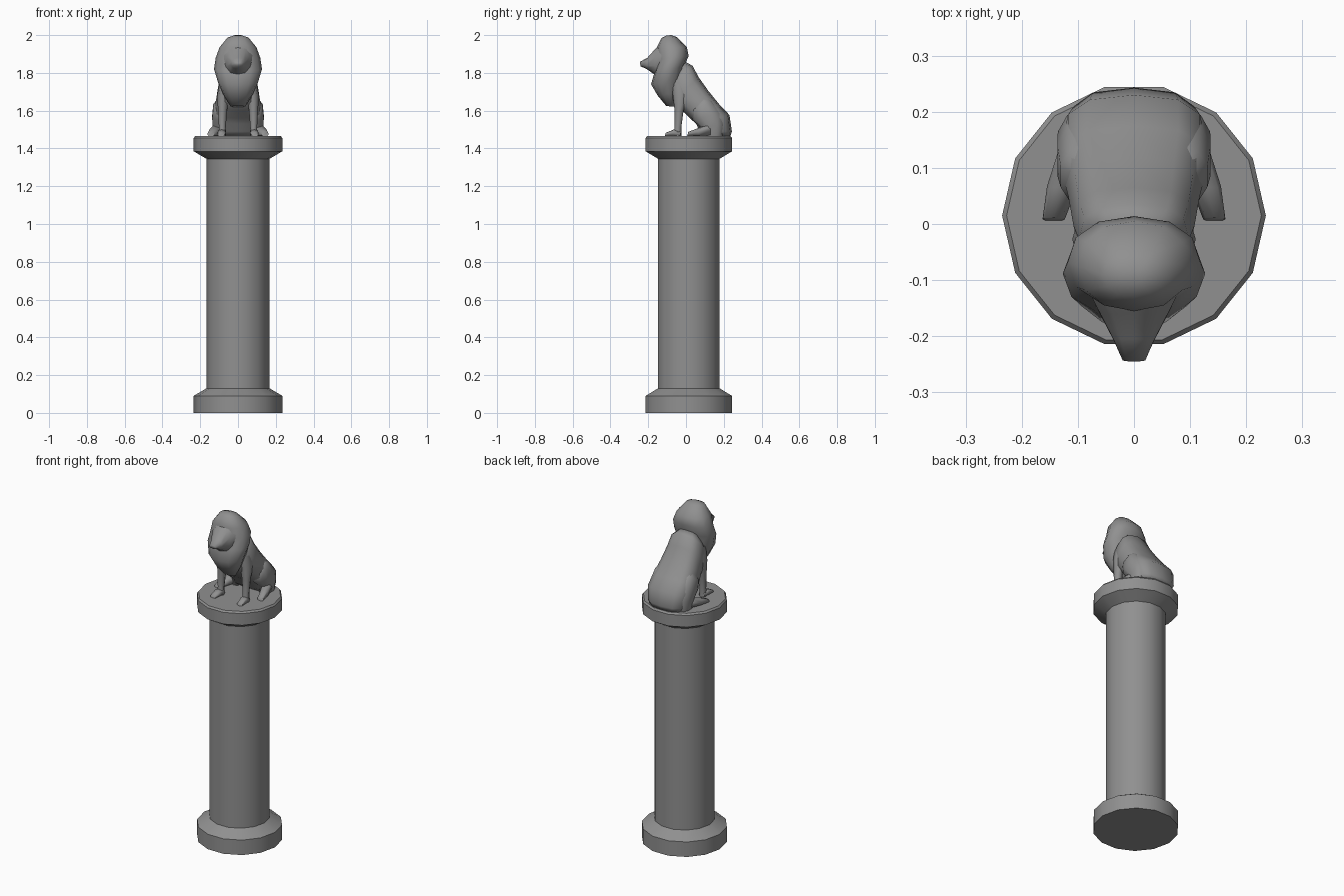
import bpy, bmesh
from math import sin, cos, pi, radians, copysign

# Dark grey stone shared by all parts
stone = bpy.data.materials.new("dark_stone")
stone.diffuse_color = (.28, .28, .28, 1)


def finish(name, bm, angle, mirror=False):
    bmesh.ops.recalc_face_normals(bm, faces=bm.faces)
    me = bpy.data.meshes.new(name)
    bm.to_mesh(me)
    bm.free()
    me.materials.append(stone)
    ob = bpy.data.objects.new(name, me)
    bpy.context.collection.objects.link(ob)
    if mirror:
        ob.modifiers.new("mirror", 'MIRROR')
    bpy.ops.object.select_all(action='DESELECT')
    ob.select_set(True)
    bpy.context.view_layer.objects.active = ob
    bpy.ops.object.shade_smooth_by_angle(angle=radians(angle))
    return ob


def skin(bm, rings):
    n = len(rings[0])
    for a, b in zip(rings, rings[1:]):
        for i in range(n):
            j = (i + 1) % n
            bm.faces.new((a[i], a[j], b[j], b[i]))
    bm.faces.new(rings[0])
    bm.faces.new(rings[-1])


def loft(name, sections, sides=10, mirror=False, power=0.9):
    """Section: centre x, half width, front (y, z), back (y, z)."""
    bm = bmesh.new()
    rings = []
    for x, w, f, b in sections:
        ring = []
        for i in range(sides):
            t = 2 * pi * i / sides
            c = copysign(abs(cos(t)) ** power, cos(t))
            s = copysign(abs(sin(t)) ** power, sin(t))
            y = (f[0] + b[0]) / 2 + c * (b[0] - f[0]) / 2
            z = (f[1] + b[1]) / 2 + c * (b[1] - f[1]) / 2
            ring.append(bm.verts.new((x + s * w, y, z)))
        rings.append(ring)
    skin(bm, rings)
    return finish(name, bm, 75, mirror)


# Fourteen-sided column with flared base and capital
bm = bmesh.new()
profile = [(.235, 0), (.235, .09), (.167, .13), (.167, 1.345),
           (.235, 1.385), (.235, 1.455), (.227, 1.465)]
skin(bm, [[bm.verts.new((r * cos(2 * pi * i / 14), .015 + r * sin(2 * pi * i / 14), z))
           for i in range(14)] for r, z in profile])
finish("column", bm, 29)

# Seated body, from rump up to neck
loft("lion_body", [
    (0, .105, (.10, 1.465), (.235, 1.465)),
    (0, .120, (.07, 1.49), (.243, 1.49)),
    (0, .130, (.055, 1.53), (.230, 1.577)),
    (0, .130, (.02, 1.56), (.175, 1.635)),
    (0, .117, (-.02, 1.60), (.118, 1.705)),
    (0, .108, (-.07, 1.64), (.065, 1.78)),
    (0, .098, (-.09, 1.70), (.035, 1.838)),
    (0, .065, (-.09, 1.76), (0, 1.856))], 12, power=.72)

# Mane, crown down to chest tip
loft("lion_mane", [
    (0, .020, (-.105, 1.997), (-.08, 2.0)),
    (0, .055, (-.13, 1.985), (-.05, 1.99)),
    (0, .098, (-.155, 1.935), (.005, 1.935)),
    (0, .118, (-.15, 1.87), (.014, 1.89)),
    (0, .127, (-.165, 1.81), (-.012, 1.83)),
    (0, .106, (-.185, 1.74), (-.02, 1.76)),
    (0, .080, (-.15, 1.68), (-.03, 1.70)),
    (0, .040, (-.105, 1.625), (-.055, 1.62))], 12)

# Face and muzzle, from inside the mane to the nose
loft("lion_muzzle", [
    (0, .100, (-.09, 1.75), (-.09, 1.985)),
    (0, .062, (-.165, 1.79), (-.160, 1.930)),
    (0, .038, (-.208, 1.82), (-.205, 1.88)),
    (0, .021, (-.240, 1.835), (-.245, 1.858))], 10)

# Haunches
loft("hind_thighs", [
    (.080, .022, (.06, 1.655), (.10, 1.682)),
    (.083, .050, (.03, 1.60), (.14, 1.650)),
    (.083, .056, (.035, 1.55), (.190, 1.59)),
    (.088, .050, (.08, 1.51), (.205, 1.53)),
    (.093, .036, (.09, 1.465), (.195, 1.465))], 10, True)

# Hind feet, splayed outward
loft("hind_feet", [
    (.105, .030, (.13, 1.465), (.13, 1.53)),
    (.128, .027, (.07, 1.465), (.065, 1.508)),
    (.143, .020, (.006, 1.465), (.012, 1.488))], 8, True, .7)

# Forelegs
loft("front_legs", [
    (.070, .022, (-.075, 1.76), (.005, 1.775)),
    (.078, .032, (-.07, 1.68), (.015, 1.69)),
    (.082, .024, (-.06, 1.60), (-.013, 1.60)),
    (.083, .018, (-.060, 1.51), (-.025, 1.51)),
    (.083, .019, (-.065, 1.465), (-.024, 1.465))], 8, True)

# Front paws
loft("front_paws", [
    (.083, .019, (-.03, 1.465), (-.03, 1.49)),
    (.086, .023, (-.07, 1.465), (-.065, 1.50)),
    (.089, .019, (-.112, 1.465), (-.107, 1.483))], 8, True, .7)
